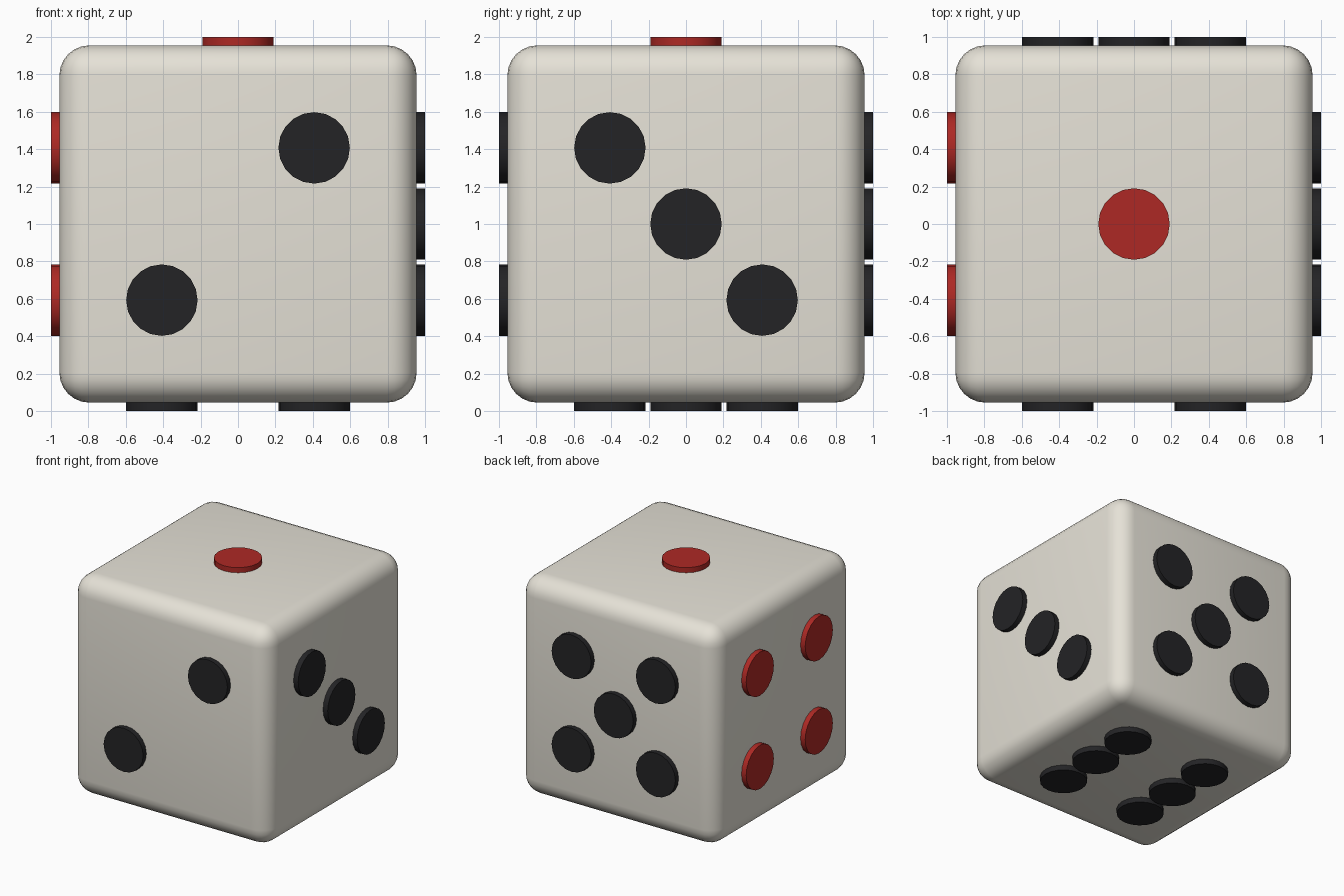
import bpy
from math import pi
from mathutils import Matrix, Vector

if "Cube" in bpy.data.objects:
    bpy.data.objects.remove(bpy.data.objects["Cube"])

HALF, OFF, R = 0.955, 0.407, 0.191
CENTRE = Vector((0, 0, 1))


def material(name, rgb):
    m = bpy.data.materials.new(name)
    m.diffuse_color = (*rgb, 1)
    m.use_nodes = True
    m.node_tree.nodes["Principled BSDF"].inputs["Base Color"].default_value = m.diffuse_color
    return m


ivory = material("ivory", (0.79, 0.76, 0.68))
black = material("black", (0.017, 0.017, 0.019))
red = material("red", (0.42, 0.022, 0.018))

# rounded body
bpy.ops.mesh.primitive_cube_add(size=2 * HALF, location=CENTRE)
body = bpy.context.object
body.name = "die_body"
body.data.materials.append(ivory)
bevel = body.modifiers.new("rounded_edges", 'BEVEL')
bevel.width = 0.16
bevel.segments = 6
bpy.ops.object.modifier_apply(modifier=bevel.name)
bpy.ops.object.shade_smooth_by_angle(angle=pi / 6)

# raised pip discs: rotation from +z to each face, then in-face positions
corners = [(x, y) for x in (-1, 1) for y in (-1, 1)]
faces = {
    "one": (Matrix.Identity(4), red, [(0, 0)]),
    "two": (Matrix.Rotation(pi / 2, 4, 'X'), black, [(-1, -1), (1, 1)]),
    "three": (Matrix.Rotation(pi / 2, 4, 'Y'), black, [(-1, -1), (0, 0), (1, 1)]),
    "four": (Matrix.Rotation(-pi / 2, 4, 'Y'), red, corners),
    "five": (Matrix.Rotation(-pi / 2, 4, 'X'), black, corners + [(0, 0)]),
    "six": (Matrix.Rotation(pi, 4, 'X'), black, corners + [(-1, 0), (1, 0)]),
}
DEPTH = 0.08
for name, (rot, mat, spots) in faces.items():
    for i, (u, v) in enumerate(spots):
        bpy.ops.mesh.primitive_cylinder_add(vertices=20, radius=R, depth=DEPTH)
        pip = bpy.context.object
        pip.name = f"pip_{name}_{i + 1}"
        pip.data.materials.append(mat)
        bpy.ops.object.shade_smooth_by_angle(angle=pi / 6)
        pip.matrix_world = (Matrix.Translation(CENTRE) @ rot
                            @ Matrix.Translation((u * OFF, v * OFF, 1 - DEPTH / 2)))
